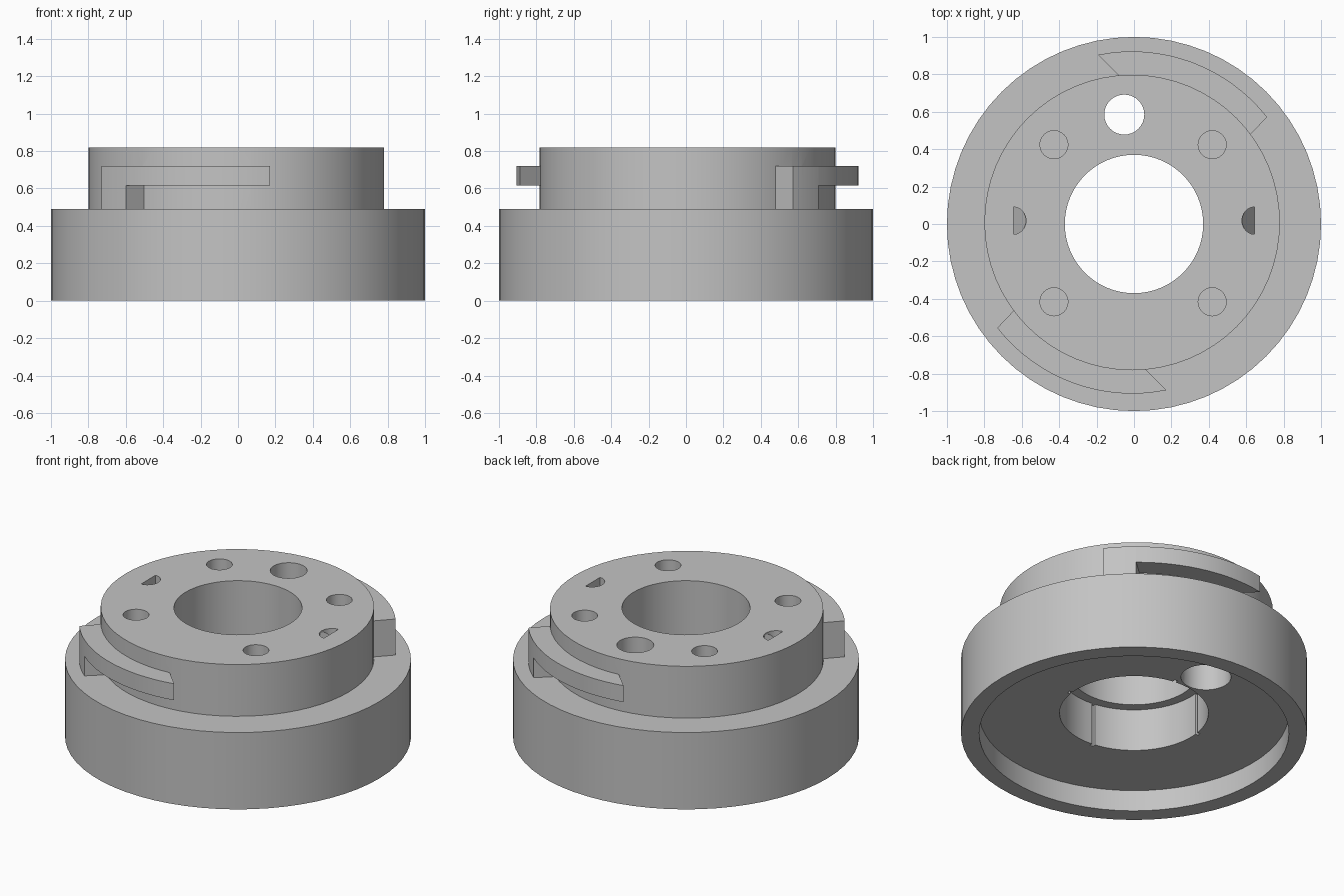
import bpy, bmesh, math
from mathutils import Matrix

old = bpy.data.objects.get("Cube")
if old:
    bpy.data.objects.remove(old, do_unlink=True)

grey = bpy.data.materials.new("plain grey")
grey.use_nodes = True
grey.diffuse_color = (0.55, 0.55, 0.55, 1)
grey.node_tree.nodes["Principled BSDF"].inputs["Base Color"].default_value = (0.55, 0.55, 0.55, 1)


def make(name, bm):
    bmesh.ops.recalc_face_normals(bm, faces=bm.faces)
    mesh = bpy.data.meshes.new(name)
    bm.to_mesh(mesh)
    bm.free()
    mesh.materials.append(grey)
    ob = bpy.data.objects.new(name, mesh)
    bpy.context.collection.objects.link(ob)
    return ob


def cylinder(name, r, z0, z1, x=0, y=0, n=64):
    bm = bmesh.new()
    bmesh.ops.create_cone(bm, cap_ends=True, segments=n, radius1=r, radius2=r, depth=z1 - z0,
                          matrix=Matrix.Translation((x, y, (z0 + z1) / 2)))
    return make(name, bm)


def prism(name, outline, z0, z1):
    bm = bmesh.new()
    face = bm.faces.new([bm.verts.new((x, y, z0)) for x, y in outline])
    top = bmesh.ops.extrude_face_region(bm, geom=[face])["geom"]
    bmesh.ops.translate(bm, vec=(0, 0, z1 - z0),
                        verts=[v for v in top if isinstance(v, bmesh.types.BMVert)])
    return make(name, bm)


def sector(name, inner, outer, z0, z1, n=16):
    # Ring sector; each of inner and outer is (radius, start angle, end angle)
    def arc(r, a, b):
        angles = [math.radians(a + (b - a) * i / n) for i in range(n + 1)]
        return [(CX + r * math.cos(t), CY + r * math.sin(t)) for t in angles]
    return prism(name, arc(*outer) + arc(*inner)[::-1], z0, z1)


def combine(target, tool, operation):
    mod = target.modifiers.new("join", 'BOOLEAN')
    mod.operation = operation
    mod.solver = 'EXACT'
    mod.object = tool
    bpy.context.view_layer.update()
    result = bpy.data.meshes.new_from_object(target.evaluated_get(bpy.context.evaluated_depsgraph_get()))
    target.modifiers.clear()
    target.data = result
    bpy.data.objects.remove(tool, do_unlink=True)


CX, CY = -0.01, 0.008
FLOOR, LEDGE, DECK, TOP = 0.135, 0.405, 0.49, 0.82

# Wide base with the raised hub
body = cylinder("adapter_body", 1, 0, DECK)
combine(body, cylinder("hub", 0.79, 0.3, TOP, CX, CY), 'UNION')

# Two L-shaped locking lugs, opposite each other
for turn in (0, 180):
    combine(body, sector("lug_bar", (0.74, 36 + turn, 92 + turn), (0.915, 38 + turn, 101.5 + turn),
                         0.615, 0.72), 'UNION')
    combine(body, sector("lug_leg", (0.74, 36 + turn, 52 + turn), (0.915, 38 + turn, 50 + turn),
                         0.46, 0.72), 'UNION')

# Underside recess, stepped centre bore, offset through hole
cutters = [
    cylinder("recess", 0.895, -0.1, FLOOR),
    cylinder("counterbore", 0.43, 0.05, LEDGE),
    cylinder("bore", 0.37, 0.3, 1),
    cylinder("offset_hole", 0.107, 0.05, 1, -0.052, 0.585, 32),
    cylinder("offset_counterbore", 0.145, 0.05, 0.3, -0.052, 0.585, 32),
]

# Blind screw holes
for sx in (-1, 1):
    for sy in (-1, 1):
        cutters.append(cylinder("screw_hole", 0.075, 0.55, 1, sx * 0.423 - 0.005, sy * 0.42 + 0.004, 24))

# Half-round pockets with sloping floors
for side in (-1, 1):
    pts = []
    for i in range(13):
        t = math.pi * i / 12
        pts.append((side * (0.645 - 0.068 * math.sin(t)), 0.018 + 0.073 * math.cos(t)))
    pocket = prism("pocket", pts, 0.7, 0.9)
    for v in pocket.data.vertices:
        if v.co.z < 0.8:
            v.co.z = 0.7 + (0.645 - abs(v.co.x)) * 1.6
    cutters.append(pocket)

# Narrow grooves in the counterbore wall
for i in range(4):
    t = math.radians(-97 + 90 * i)
    bm = bmesh.new()
    bmesh.ops.create_cube(bm, size=1, matrix=Matrix.Rotation(t, 4, 'Z')
                          @ Matrix.Translation((0.43, 0, (LEDGE + 0.1) / 2))
                          @ Matrix.Diagonal((0.04, 0.022, LEDGE - 0.1, 1)))
    cutters.append(make("groove", bm))

for cutter in cutters:
    combine(body, cutter, 'DIFFERENCE')

# Smooth round walls with crisp edges
bpy.ops.object.select_all(action='DESELECT')
body.select_set(True)
bpy.context.view_layer.objects.active = body
bpy.ops.object.shade_smooth_by_angle(angle=math.radians(30))
